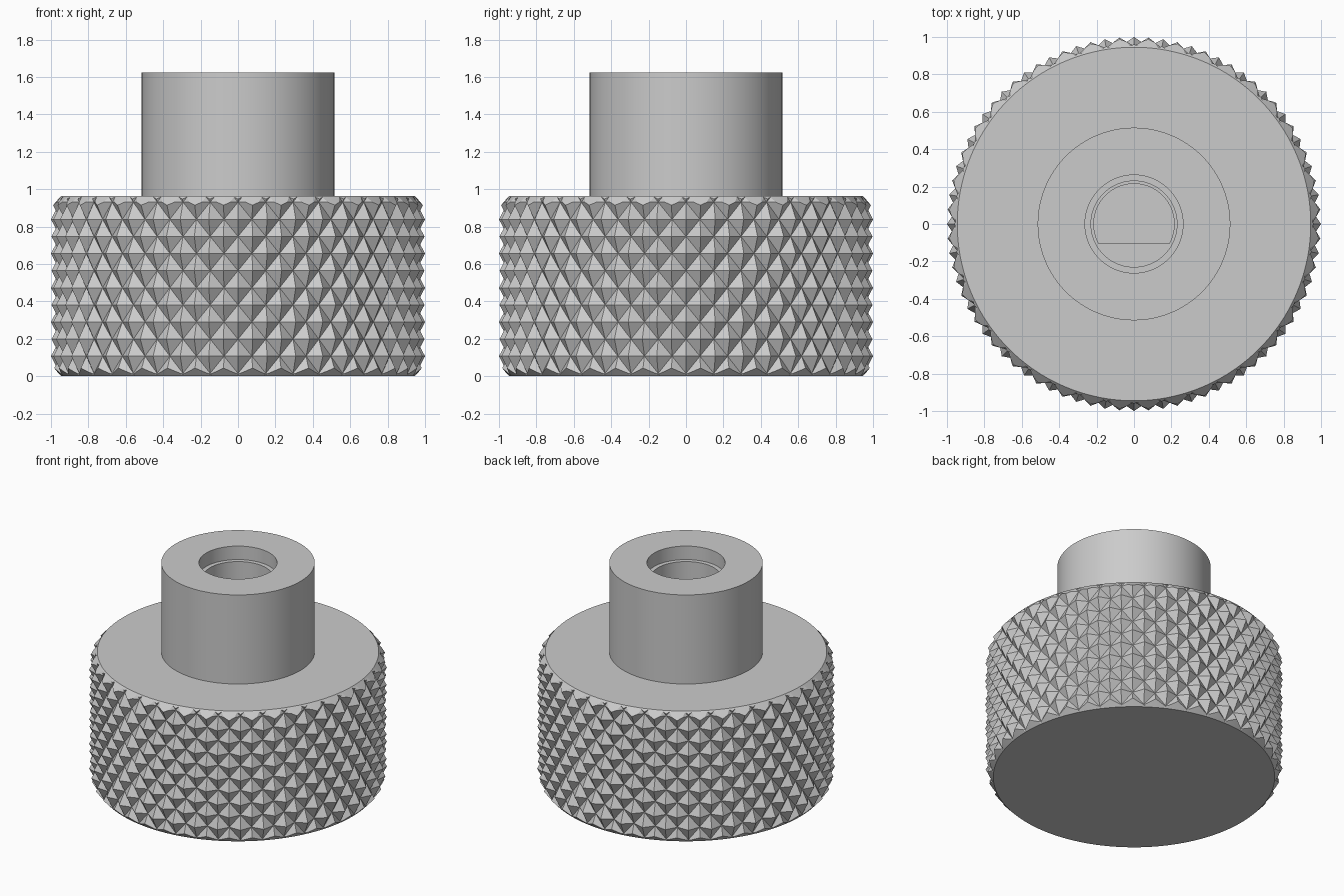
import bpy
import bmesh
from math import sin, cos, pi, asin

default = bpy.data.objects.get("Cube")
if default:
    bpy.data.objects.remove(default, do_unlink=True)

grey = bpy.data.materials.new("machined_grey")
grey.use_nodes = True
colour = (0.6, 0.6, 0.6, 1)
grey.diffuse_color = colour
grey.node_tree.nodes["Principled BSDF"].inputs["Base Color"].default_value = colour


def finish(name, bm):
    bmesh.ops.recalc_face_normals(bm, faces=bm.faces)
    mesh = bpy.data.meshes.new(name)
    bm.to_mesh(mesh)
    bm.free()
    mesh.materials.append(grey)
    ob = bpy.data.objects.new(name, mesh)
    bpy.context.collection.objects.link(ob)
    return ob


def stack(name, rings, split=None):
    """Skin a list of closed rings, capping both ends."""
    bm = bmesh.new()
    loops = [[bm.verts.new(p) for p in ring] for ring in rings]
    n = len(loops[0])
    for j in range(len(loops) - 1):
        for i in range(n):
            k = (i + 1) % n
            a, b = loops[j][i], loops[j][k]
            c, d = loops[j + 1][k], loops[j + 1][i]
            if split is None:
                bm.faces.new((a, b, c, d))
            elif split(i, j):
                bm.faces.new((a, b, c))
                bm.faces.new((a, c, d))
            else:
                bm.faces.new((a, b, d))
                bm.faces.new((b, c, d))
    bm.faces.new(loops[0][::-1])
    bm.faces.new(loops[-1])
    return finish(name, bm)


def circle(r, z, n=128):
    return [(r * cos(2 * pi * i / n), r * sin(2 * pi * i / n), z) for i in range(n)]


def d_ring(r, flat_y, z, n=64):
    # Circle with a flat chord on the front side
    start = asin(flat_y / r)
    sweep = pi - 2 * start
    return [(r * cos(start + sweep * i / n), r * sin(start + sweep * i / n), z)
            for i in range(n + 1)]


def boolean(ob, tool, operation):
    tool.hide_render = True
    mod = ob.modifiers.new("cut", 'BOOLEAN')
    mod.operation = operation
    mod.solver = 'EXACT'
    mod.object = tool
    bpy.context.view_layer.objects.active = ob
    bpy.ops.object.modifier_apply(modifier=mod.name)
    bpy.data.objects.remove(tool, do_unlink=True)


def smooth(ob):
    bpy.ops.object.select_all(action='DESELECT')
    ob.select_set(True)
    bpy.context.view_layer.objects.active = ob
    bpy.ops.object.shade_smooth_by_angle(angle=0.45)


HEIGHT, HUB_TOP = 0.965, 1.625
COLUMNS, ROW, FIRST_ROW = 80, 0.0915, -0.076
DEPTH = 0.048

# Knurled grip: alternating peaks and valleys form diamond pyramids
rows = []
for j in range(13):
    ring = []
    for i in range(COLUMNS):
        r = 1.0 if (i + j) % 2 == 0 else 1.0 - DEPTH
        a = 2 * pi * i / COLUMNS
        ring.append((r * cos(a), r * sin(a), FIRST_ROW + j * ROW))
    rows.append(ring)
grip = stack("knurled_grip", rows, split=lambda i, j: (i + j) % 2 == 1)

# Chamfered blank trims both ends of the knurling
blank = stack("grip_blank", [
    circle(0.945, 0, 160), circle(1.035, 0.098, 160),
    circle(1.035, HEIGHT - 0.098, 160), circle(0.945, HEIGHT, 160)])
boolean(grip, blank, 'INTERSECT')
smooth(grip)

# Hub with counterbore, clearance bore and D-shaped shaft socket
hub = stack("hub", [circle(0.515, 0.94), circle(0.515, HUB_TOP)])
above = HUB_TOP + 0.1
boolean(hub, stack("counterbore", [circle(0.262, HUB_TOP - 0.1), circle(0.262, above)]), 'DIFFERENCE')
boolean(hub, stack("clearance_bore", [circle(0.23, HUB_TOP - 0.25), circle(0.23, above)]), 'DIFFERENCE')
boolean(hub, stack("shaft_socket", [d_ring(0.215, -0.105, 1.0), d_ring(0.215, -0.105, above)]), 'DIFFERENCE')
smooth(hub)
